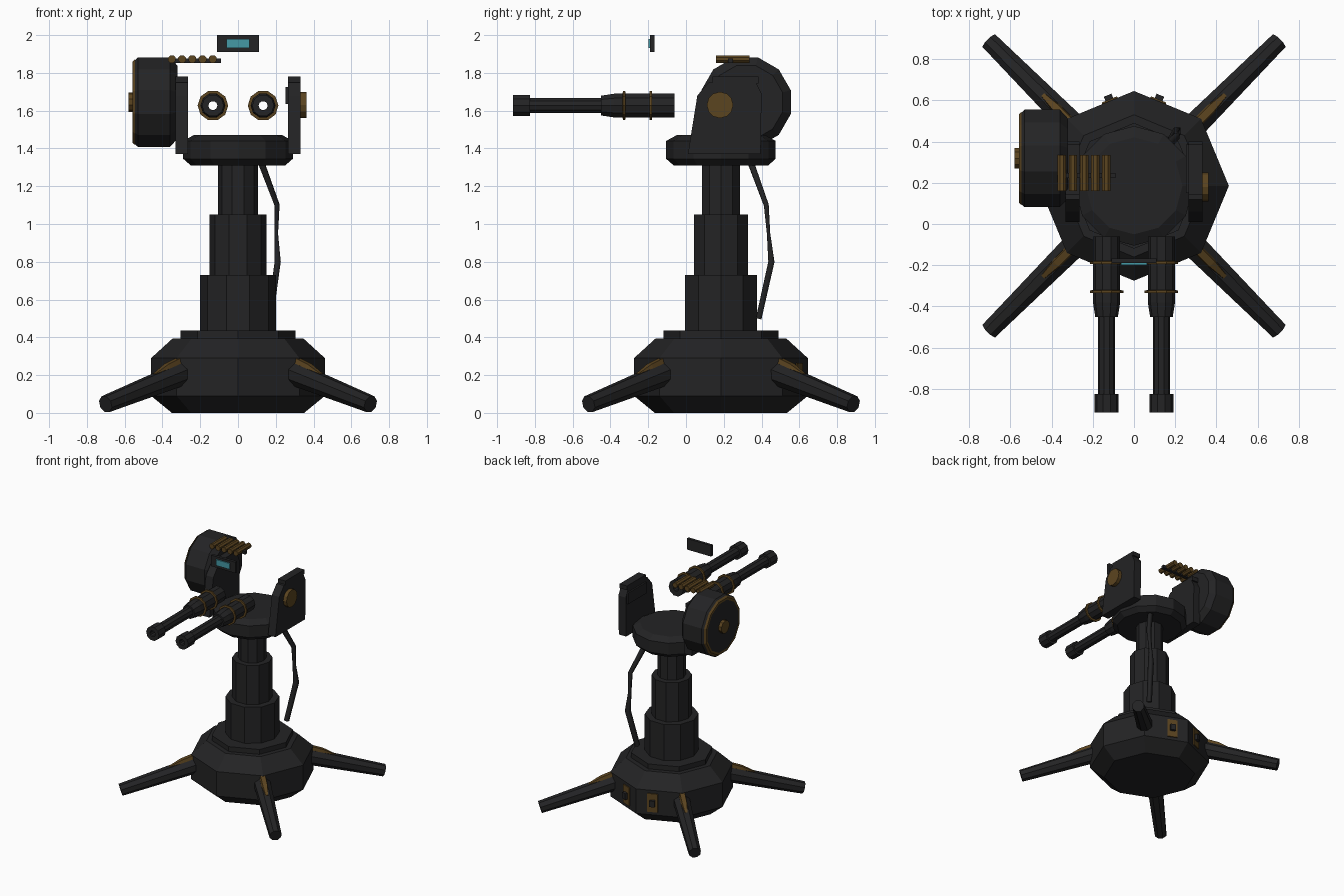
import bpy, bmesh, math
from mathutils import Vector, Matrix

if "Cube" in bpy.data.objects:
    bpy.data.objects.remove(bpy.data.objects["Cube"])

CY = 0.185  # pedestal axis


def material(name, rgb):
    m = bpy.data.materials.new(name)
    m.diffuse_color = (*rgb, 1)
    m.use_nodes = True
    m.node_tree.nodes["Principled BSDF"].inputs["Base Color"].default_value = m.diffuse_color
    return m


DARK = material("dark_steel", (0.017, 0.017, 0.018))
BRASS = material("brass", (0.105, 0.058, 0.014))
CYAN = material("screen_cyan", (0.06, 0.32, 0.38))


def finish(name, bm, *mats):
    bmesh.ops.recalc_face_normals(bm, faces=bm.faces)
    me = bpy.data.meshes.new(name)
    bm.to_mesh(me)
    bm.free()
    for m in mats:
        me.materials.append(m)
    ob = bpy.data.objects.new(name, me)
    bpy.context.collection.objects.link(ob)
    return ob


def lathe(name, profile, sides, centre, axis=(0, 0, 1), mat=DARK, phase=0.0, closed=False):
    """Spin (radius, height) pairs about an axis; closed joins the profile into a tube."""
    bm = bmesh.new()
    rot = Vector((0, 0, 1)).rotation_difference(Vector(axis)).to_matrix()
    rings = []
    for r, h in profile:
        ring = []
        for i in range(sides):
            a = math.tau * i / sides + phase
            ring.append(bm.verts.new(Vector(centre) + rot @ Vector((r * math.cos(a), r * math.sin(a), h))))
        rings.append(ring)
    pairs = list(zip(rings, rings[1:]))
    if closed:
        pairs.append((rings[-1], rings[0]))
    for p, q in pairs:
        for i in range(sides):
            j = (i + 1) % sides
            bm.faces.new((p[i], p[j], q[j], q[i]))
    if not closed:
        bm.faces.new(rings[0])
        bm.faces.new(rings[-1])
    return finish(name, bm, mat)


def box(name, lo, hi, mat=DARK, matrix=None):
    bm = bmesh.new()
    bmesh.ops.create_cube(bm, size=1)
    lo, hi = Vector(lo), Vector(hi)
    scale = Matrix.Diagonal(hi - lo)
    for v in bm.verts:
        v.co = (lo + hi) / 2 + scale @ v.co
    if matrix:
        bm.transform(matrix)
    return finish(name, bm, mat)


def loft(name, rings, mat, matrix=None):
    """Skin a row of matching point loops and cap both ends."""
    bm = bmesh.new()
    rings = [[bm.verts.new(p) for p in ring] for ring in rings]
    for p, q in zip(rings, rings[1:]):
        for k in range(len(p)):
            bm.faces.new((p[k], p[k - 1], q[k - 1], q[k]))
    bm.faces.new(rings[0])
    bm.faces.new(rings[-1])
    if matrix:
        bm.transform(matrix)
    return finish(name, bm, mat)


# Pedestal: base, telescoping column, turntable
lathe("base", [(0.35, 0), (0.46, 0.09), (0.46, 0.29), (0.345, 0.395), (0.305, 0.395), (0.305, 0.435)],
      8, (0, CY, 0))
lathe("column", [(0.2, 0.42), (0.2, 0.73), (0.15, 0.73), (0.15, 1.05), (0.105, 1.05), (0.105, 1.32)],
      10, (0, CY, 0))
lathe("turntable", [(0.25, 1.31), (0.29, 1.345), (0.29, 1.44), (0.235, 1.47)], 12, (0, CY, 0))

# Legs with a brass brace on top of each root
for i in range(4):
    a = math.radians(45 + 90 * i)
    out = Vector((math.cos(a), math.sin(a), 0))
    side = Vector((-out.y, out.x, 0))
    root = Vector((0, CY, 0)) + out * 0.36 + Vector((0, 0, 0.225))
    tip = Vector((0, CY, 0)) + out * 0.992 + Vector((0, 0, 0.046))
    d = (tip - root).normalized()
    up = d.cross(side)
    frame = Matrix((d, side, up)).transposed().to_4x4()
    frame.translation = root
    angles = [k * math.tau / 8 + math.pi / 8 for k in range(8)]
    loft("leg", [[(x, r * math.cos(t), r * math.sin(t)) for t in angles]
                 for x, r in ((0, 0.066), ((tip - root).length, 0.047))], DARK, frame)
    loft("leg_brace", [[(x, y * w, z) for y, z in ((-1, 0.03), (1, 0.03), (0.6, h), (-0.6, h))]
                       for x, w, h in ((0.05, 0.03, 0.088), (0.16, 0.03, 0.08), (0.26, 0.016, 0.056))],
         BRASS, frame)

# Rear access plates with latches on the two back faces of the base
for s in (-1, 1):
    a = math.radians(90 - 22.5 * s)
    apothem = 0.46 * math.cos(math.pi / 8)
    m = Matrix.Translation((0, CY, 0)) @ Matrix.Rotation(a, 4, "Z")
    off = 0.05 * s
    box("access_plate", (apothem - 0.01, off - 0.04, 0.115), (apothem + 0.008, off + 0.04, 0.265), BRASS, m)
    box("latch", (apothem, off - 0.02, 0.165), (apothem + 0.03, off + 0.02, 0.215), DARK, m)

# Hanging cable
cu = bpy.data.curves.new("cable", "CURVE")
cu.dimensions = "3D"
cu.bevel_depth = 0.023
cu.bevel_resolution = 0
cu.use_fill_caps = True
pts = [(0.125, 0.345, 1.32, 1), (0.207, 0.425, 1.10, 0.8), (0.203, 0.437, 0.95, 0.55),
       (0.21, 0.452, 0.80, 1), (0.17, 0.385, 0.50, 0.9)]
sp = cu.splines.new("POLY")
sp.points.add(len(pts) - 1)
for p, (x, y, z, r) in zip(sp.points, pts):
    p.co = (x, y, z, 1)
    p.radius = r
cable = bpy.data.objects.new("cable", cu)
cu.materials.append(DARK)
bpy.context.collection.objects.link(cable)

# Yoke arms
arm = [(0.01, 1.37), (0.395, 1.37), (0.40, 1.69), (0.37, 1.75), (0.12, 1.75), (0.06, 1.68)]
for s in (-1, 1):
    loft("yoke_arm", [[(s * x, y, z) for y, z in arm] for x in (0.265, 0.332)], DARK)
    box("arm_cap", (min(s * 0.265, s * 0.332), 0.14, 1.745), (max(s * 0.265, s * 0.332), 0.385, 1.78))
box("arm_inner_box", (0.252, 0.15, 1.635), (0.27, 0.385, 1.725))
lathe("pivot_cap", [(0.07, 0.325), (0.07, 0.362)], 12, (0, 0.18, 1.63), (1, 0, 0), BRASS)

# Ammunition drum on the left arm
drum = (0, 0.318, 1.645)
lathe("drum", [(0.2, 0.32), (0.245, 0.36), (0.245, 0.53), (0.222, 0.553)], 12, drum, (-1, 0, 0), phase=math.pi / 12)
lathe("drum_rim", [(0.222, 0.545), (0.235, 0.545), (0.222, 0.558), (0.205, 0.558)], 12, drum, (-1, 0, 0),
      BRASS, math.pi / 12, closed=True)
lathe("drum_hub", [(0.052, 0.54), (0.052, 0.58)], 10, drum, (-1, 0, 0), BRASS)

# Feed belt of rounds
for i in range(5):
    lathe("round", [(0.022, 0.16), (0.022, 0.335)], 8, (-0.35 + 0.054 * i, 0, 1.873), (0, 1, 0), BRASS, math.pi / 8)
box("belt_link", (-0.34, 0.222, 1.852), (-0.09, 0.248, 1.877))

# Twin hollow guns with brass bands
gun = [(0.024, 0.06), (0.066, 0.06), (0.066, 0.185), (0.066, 0.38), (0.055, 0.45), (0.042, 0.45),
       (0.042, 0.825), (0.058, 0.825), (0.058, 0.915), (0.024, 0.915)]
for s in (-1, 1):
    c = (s * 0.133, 0, 1.627)
    lathe("gun_barrel", gun, 10, c, (0, -1, 0), closed=True)
    for y in (0.187, 0.328):
        lathe("gun_band", [(0.06, y - 0.008), (0.081, y - 0.006), (0.081, y + 0.006), (0.06, y + 0.008)],
              10, c, (0, -1, 0), BRASS, closed=True)

# Sight display
box("sight_frame", (-0.11, -0.19, 1.91), (0.11, -0.167, 2.0))
box("sight_screen", (-0.062, -0.199, 1.932), (0.062, -0.19, 1.98), CYAN)
